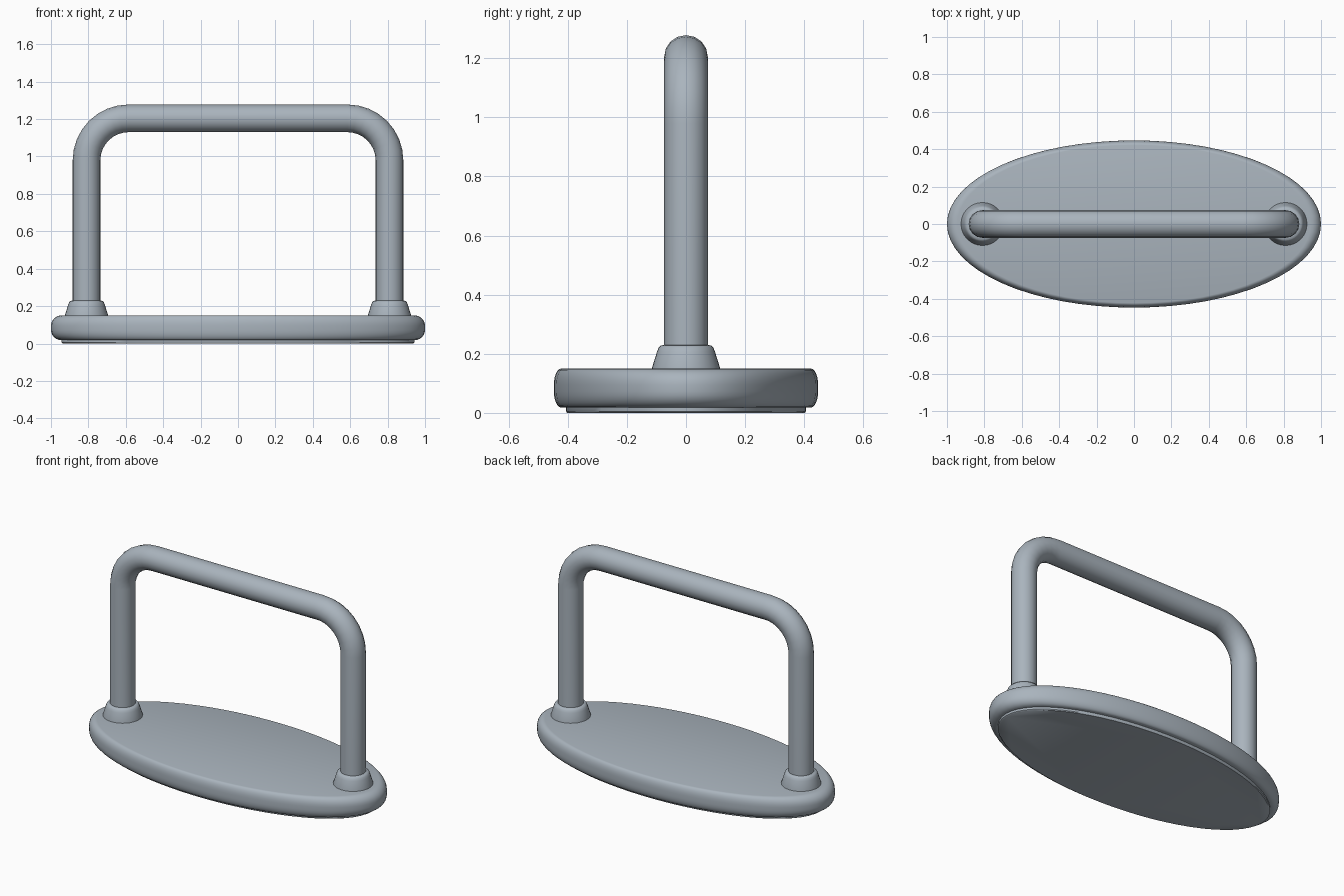
import bpy, bmesh, math
from mathutils import Vector

cube = bpy.data.objects.get("Cube")
if cube:
    bpy.data.objects.remove(cube, do_unlink=True)

steel = bpy.data.materials.new("blue_grey_steel")
steel.use_nodes = True
COLOUR = (0.40, 0.456, 0.51, 1)
steel.diffuse_color = COLOUR
steel.node_tree.nodes["Principled BSDF"].inputs["Base Color"].default_value = COLOUR


def loft(name, rings):
    """Skin a list of vertex rings and cap both ends."""
    bm = bmesh.new()
    loops = [[bm.verts.new(p) for p in ring] for ring in rings]
    n = len(loops[0])
    for a, b in zip(loops, loops[1:]):
        for i in range(n):
            j = (i + 1) % n
            bm.faces.new((a[i], a[j], b[j], b[i]))
    bm.faces.new(loops[0][::-1])
    bm.faces.new(loops[-1])
    bmesh.ops.recalc_face_normals(bm, faces=bm.faces)
    mesh = bpy.data.meshes.new(name)
    bm.to_mesh(mesh)
    bm.free()
    obj = bpy.data.objects.new(name, mesh)
    bpy.context.collection.objects.link(obj)
    mesh.materials.append(steel)
    bpy.ops.object.select_all(action='DESELECT')
    obj.select_set(True)
    bpy.context.view_layer.objects.active = obj
    bpy.ops.object.shade_smooth_by_angle(angle=math.radians(40))
    return obj


def turned(name, profile, sides, depth=1.0, x=0.0):
    """Turn a (radius, z) profile, squashed in y by depth."""
    angles = [math.tau * i / sides for i in range(sides)]
    return loft(name, [[(x + r * math.cos(a), depth * r * math.sin(a), z)
                        for a in angles] for r, z in profile])


# Oval base with a rounded rim
LOW, HIGH, RIM = 0.018, 0.15, 0.055
rim = [(1 - RIM + RIM * math.cos(t), z + RIM * math.sin(t))
       for z, start in ((LOW + RIM, -90), (HIGH - RIM, 0))
       for t in [math.radians(start + 15 * k) for k in range(7)]]
turned("oval_base", rim, 64, depth=0.447)

# Thin pad under the base
turned("bottom_pad", [(0.935, 0), (0.943, 0.005), (0.943, 0.03)], 64, depth=0.43)

# Collars where the legs meet the base
LEG_X = 0.81
collar = [(0.115, 0.14), (0.115, 0.153), (0.098, 0.207),
          (0.093, 0.22), (0.085, 0.228), (0.07, 0.23)]
for side, sx in (("left", 1), ("right", -1)):
    turned(side + "_collar", collar, 32, x=sx * LEG_X)

# Bent tube handle: half path of (point, tangent angle), then mirrored
TUBE, TOP, BEND, SIDES = 0.074, 1.204, 0.225, 16
path = [(LEG_X, 0.1, 0)]
for k in range(9):
    t = math.radians(90 * k / 8)
    path.append((LEG_X - BEND + BEND * math.cos(t), TOP - BEND + BEND * math.sin(t), t))
path += [(-x, z, math.pi - t) for x, z, t in reversed(path)]
rings = []
for x, z, t in path:
    outward = Vector((math.cos(t), 0, math.sin(t)))
    rings.append([Vector((x, 0, z)) + TUBE * (math.cos(a) * outward + math.sin(a) * Vector((0, 1, 0)))
                  for a in [math.tau * i / SIDES for i in range(SIDES)]])
loft("handle_tube", rings)
